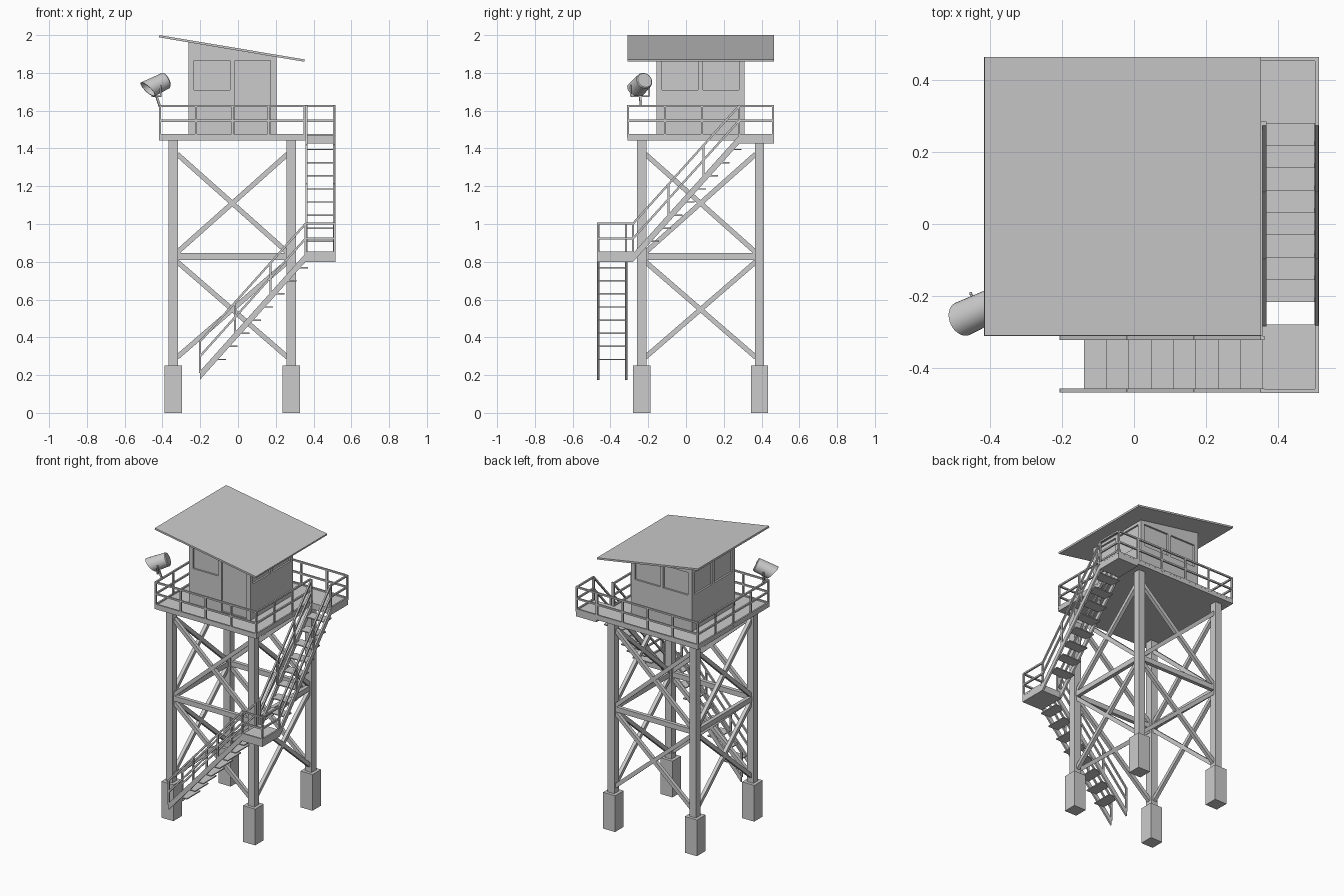
import bpy, bmesh, math
from mathutils import Vector, Matrix

if "Cube" in bpy.data.objects:
    bpy.data.objects.remove(bpy.data.objects["Cube"])

CX, CY = -0.03, 0.077          # tower centre
H = 0.388                      # half platform width
X0, X1, Y0, Y1 = CX - H, CX + H, CY - H, CY + H
SX, SY = 0.515, -0.47          # outer edges of the stairs
DECK, MID, LOW = 1.468, 0.845, 0.22
RUN0, RUN1 = -0.28, 0.28       # upper flight along y


def finish(name, bm):
    bmesh.ops.recalc_face_normals(bm, faces=bm.faces)
    me = bpy.data.meshes.new(name)
    bm.to_mesh(me)
    bm.free()
    ob = bpy.data.objects.new(name, me)
    bpy.context.collection.objects.link(ob)
    return ob


def boxes(name, items):
    """One object from (min corner, max corner) boxes."""
    bm = bmesh.new()
    for lo, hi in items:
        lo, hi = Vector(lo), Vector(hi)
        m = Matrix.Translation((lo + hi) / 2) @ Matrix.Diagonal((*(hi - lo), 1))
        bmesh.ops.create_cube(bm, size=1, matrix=m)
    return finish(name, bm)


def bars(name, items, w, d=None):
    """One object from square bars; w = width across, d = depth."""
    bm = bmesh.new()
    for a, b in items:
        a, b = Vector(a), Vector(b)
        z = (b - a).normalized()
        x = z.cross(Vector((0, 0, 1)))
        x = x.normalized() if x.length > 1e-4 else Vector((1, 0, 0))
        y = z.cross(x)
        r = Matrix((x, y, z)).transposed().to_4x4()
        m = Matrix.Translation((a + b) / 2) @ r @ Matrix.Diagonal((w, d or w, (b - a).length, 1))
        bmesh.ops.create_cube(bm, size=1, matrix=m)
    return finish(name, bm)


def prism(name, pts, shift):
    """Extrude a closed outline along a vector."""
    bm = bmesh.new()
    f = bm.faces.new([bm.verts.new(p) for p in pts])
    r = bmesh.ops.extrude_face_region(bm, geom=[f])
    bmesh.ops.translate(bm, vec=shift, verts=[v for v in r['geom'] if isinstance(v, bmesh.types.BMVert)])
    return finish(name, bm)


def railing(name, a, b, spans, base=True):
    """Top, middle and base rails with evenly spaced posts."""
    a, b = Vector(a), Vector(b)
    up = Vector((0, 0, 0.157))
    items = [(a + up * k, b + up * k) for k in ((0.02, 0.5, 1) if base else (0.5, 1))]
    for i in range(spans + 1):
        p = a.lerp(b, i / spans)
        items.append((p - Vector((0, 0, 0.01)), p + up + Vector((0, 0, 0.004))))
    bars(name, items, 0.011)


# footings and legs
L = 0.312
corners = [(CX + sx * L, CY + sy * L) for sx, sy in ((-1, -1), (1, -1), (1, 1), (-1, 1))]
for i, (x, y) in enumerate(corners):
    boxes(f"footing_{i}", [((x - .046, y - .046, 0), (x + .046, y + .046, .25))])
    boxes(f"leg_{i}", [((x - .025, y - .025, .25), (x + .025, y + .025, 1.445))])

# cross bracing on all four faces
for i in range(4):
    a, b = Vector((*corners[i], 0)), Vector((*corners[(i + 1) % 4], 0))
    d = (b - a).normalized() * 0.02
    a, b = a + d, b - d
    z = lambda p, h: p + Vector((0, 0, h))
    bars(f"cross_brace_{i}", [(z(a, 1.37), z(b, .85)), (z(b, 1.37), z(a, .85)),
                              (z(a, .80), z(b, .295)), (z(b, .80), z(a, .295))], .024, .026)
    bars(f"girt_{i}", [(z(a, .828), z(b, .828))], .026, .035)

# platform and stair landings
boxes("platform", [((X0, Y0, 1.442), (X1, Y1, DECK))])
boxes("upper_landing", [((X1, RUN1, 1.425), (SX, Y1, DECK))])
boxes("middle_landing", [((X1, SY, .80), (SX, RUN0, MID))])

# stair flights: stringers, treads, handrails on both sides
xs, ys = (X1 + .005, SX - .006), (SY + .006, Y0 - .006)
LX0 = X1 - 0.56
for i, x in enumerate(xs):
    prism(f"upper_stringer_{i}", [(x - .006, RUN0, MID), (x - .006, RUN1, DECK),
                                  (x - .006, RUN1, DECK - .045), (x - .006, RUN0, MID - .045)], (.012, 0, 0))
    railing(f"upper_handrail_{i}", (x, RUN0, MID), (x, RUN1, DECK), 3, False)
for i, y in enumerate(ys):
    prism(f"lower_stringer_{i}", [(LX0, y - .006, LOW), (X1, y - .006, MID),
                                  (X1, y - .006, MID - .045), (LX0, y - .006, LOW - .045)], (0, .012, 0))
    railing(f"lower_handrail_{i}", (LX0, y, LOW), (X1, y, MID), 3, False)
up_t, low_t = [], []
for k in range(1, 9):
    s, zz = k * .56 / 9, k * .625 / 9
    up_t.append(((xs[0], RUN0 + s, MID + zz - .010), (xs[1], RUN0 + s + .075, MID + zz - .003)))
    low_t.append(((LX0 + s, ys[0], LOW + zz - .010), (LX0 + s + .075, ys[1], LOW + zz - .003)))
boxes("upper_treads", up_t)
boxes("lower_treads", low_t)

# platform and landing railings
e = .005
railing("front_railing", (X0 + e, Y0 + e, DECK), (X1 - e, Y0 + e, DECK), 4)
railing("left_railing", (X0 + e, Y0 + e, DECK), (X0 + e, Y1 - e, DECK), 4)
railing("back_railing", (X0 + e, Y1 - e, DECK), (X1 - e, Y1 - e, DECK), 4)
railing("right_railing", (X1 - e, Y0 + e, DECK), (X1 - e, RUN1, DECK), 3)
railing("upper_landing_side_railing", (SX - e, RUN1, DECK), (SX - e, Y1 - e, DECK), 1)
railing("upper_landing_back_railing", (X1, Y1 - e, DECK), (SX - e, Y1 - e, DECK), 1)
railing("landing_front_railing", (X1, SY + e, MID), (SX - e, SY + e, MID), 1)
railing("landing_side_railing", (SX - e, SY + e, MID), (SX - e, RUN0, MID), 1)

# cabin with sloped top, recessed windows and door
W = 0.233
cx0, cx1, cy0, cy1 = CX - W, CX + W, CY - W, CY + W
slope = (1.862 - 1.993) / (X1 - X0)
top = lambda x: 1.993 + slope * (x - X0) - .003
cabin = prism("cabin", [(cx0, cy0, DECK), (cx1, cy0, DECK), (cx1, cy0, top(cx1)), (cx0, cy0, top(cx0))],
              (0, 2 * W, 0))
r, zl, zh = .012, 1.71, 1.865
cuts = []
for k in (-1, 1):
    lo, hi = sorted((k * .013, k * .203))
    zf = zl if k < 0 else DECK + .004      # the door is right of the front window
    cuts.append(((CX + lo, cy0 - .05, zf), (CX + hi, cy0 + r, zh)))
    cuts.append(((CX + lo, cy1 - r, zl), (CX + hi, cy1 + .05, zh)))
    cuts.append(((cx0 - .05, CY + lo, zl), (cx0 + r, CY + hi, zh)))
    cuts.append(((cx1 - r, CY + lo, zl), (cx1 + .05, CY + hi, zh)))
cutter = boxes("opening_cutter", cuts)
cutter.hide_render = True
cutter.hide_set(True)
mod = cabin.modifiers.new("openings", 'BOOLEAN')
mod.operation, mod.solver, mod.object = 'DIFFERENCE', 'EXACT', cutter

# roof
prism("roof", [(X0, Y0, 1.988), (X1 - .006, Y0, 1.859), (X1 - .004, Y0, 1.871), (X0 + .002, Y0, 2.0)],
      (0, 2 * H, 0))

# searchlight: hollow drum with slanted mouth, aimed down and outward
yaw, pitch = math.radians(25), math.radians(24)
axis = Vector((-math.cos(yaw) * math.cos(pitch), -math.sin(yaw) * math.cos(pitch), -math.sin(pitch)))
side = axis.cross(Vector((0, 0, 1))).normalized()
over = side.cross(axis)
C = Vector((-.432, -.243, 1.735))
bm = bmesh.new()
N = 32
rings = []
for rad, s, slant in ((.040, -.064, 0), (.045, -.058, 0), (.049, .055, .018), (.045, .055, .018), (.043, .01, 0)):
    ring = []
    for i in range(N):
        t = 2 * math.pi * i / N
        ring.append(bm.verts.new(C + axis * (s + slant * math.sin(t)) + (side * math.cos(t) + over * math.sin(t)) * rad))
    rings.append(ring)
for p, q in zip(rings, rings[1:]):
    for i in range(N):
        bm.faces.new((p[i], p[(i + 1) % N], q[(i + 1) % N], q[i]))
bm.faces.new(rings[0])
bm.faces.new(rings[-1])
lamp = finish("searchlight", bm)
bpy.context.view_layer.objects.active = lamp
lamp.select_set(True)
bpy.ops.object.shade_smooth_by_angle(angle=math.radians(35))

# searchlight yoke and post
drop = Vector((0, 0, -.058))
l, rr = C - side * .054, C + side * .054
bars("searchlight_yoke", [(l, l + drop), (rr, rr + drop), (l + drop, rr + drop)], .008)
bars("searchlight_post", [((X0 + e, -.238, 1.62), (C.x, C.y, C.z - .056))], .011)
